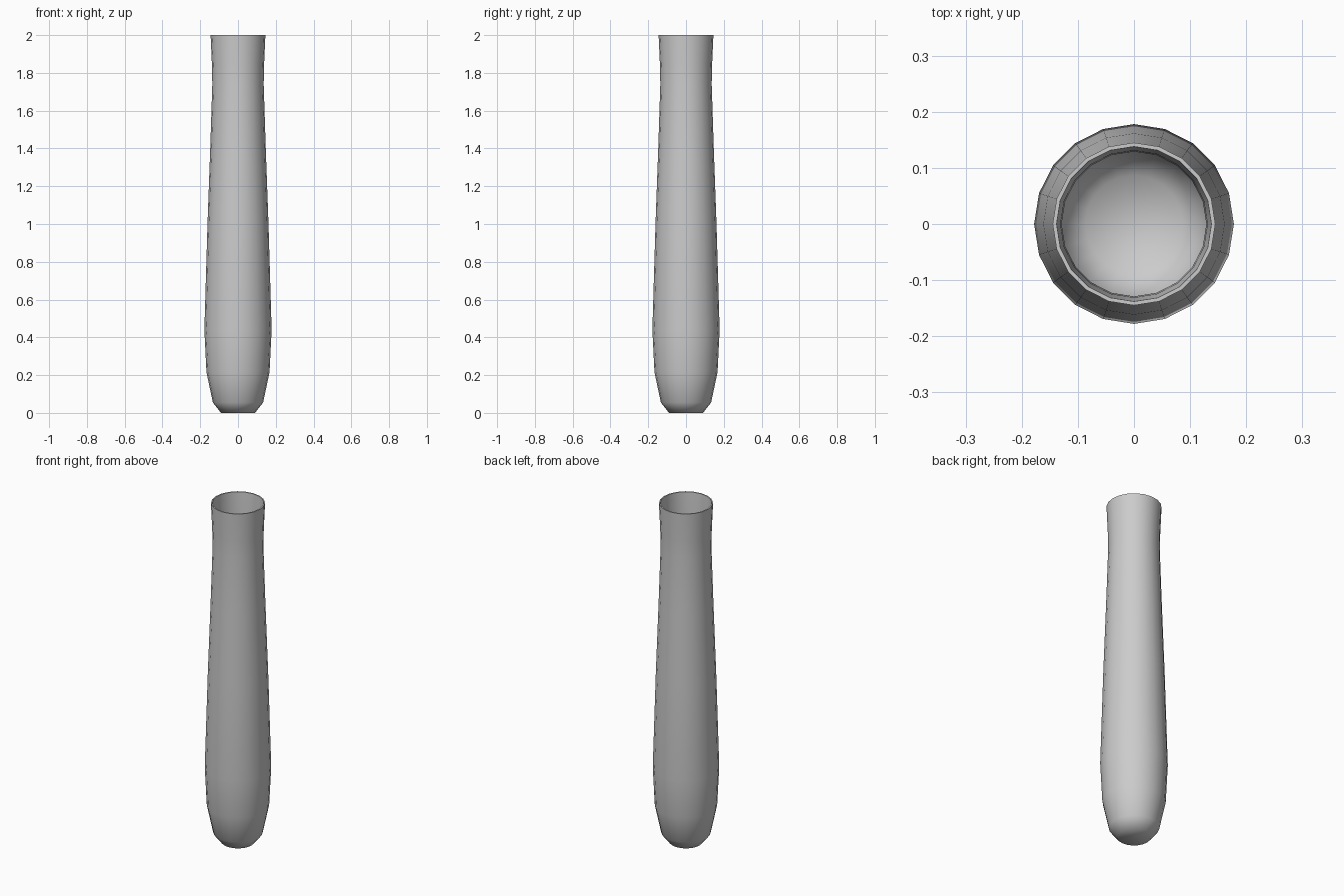
import bpy, bmesh, math

if "Cube" in bpy.data.objects:
    bpy.data.objects.remove(bpy.data.objects["Cube"])

SIDES = 20
WALL = 0.007

# Outer profile (radius, height), from the foot to the rim
outer = [(0.09, 0.0), (0.133, 0.055), (0.167, 0.215), (0.178, 0.44),
         (0.1615, 1.0), (0.147, 1.4), (0.136, 1.74), (0.138, 1.84), (0.145, 2.0)]
# Inner wall follows the outer one back down to the floor
inner = [(r - WALL, z) for r, z in reversed(outer[1:])] + [(0.087, WALL)]

bm = bmesh.new()
rings = []
for r, z in outer + inner:
    rings.append([bm.verts.new((r * math.cos(2 * math.pi * i / SIDES),
                                r * math.sin(2 * math.pi * i / SIDES), z))
                  for i in range(SIDES)])

# Walls and rim
for a, b in zip(rings, rings[1:]):
    for i in range(SIDES):
        j = (i + 1) % SIDES
        bm.faces.new((a[i], a[j], b[j], b[i]))

# Underside and inner floor
bm.faces.new(rings[0][::-1])
bm.faces.new(rings[-1])
bm.normal_update()

mesh = bpy.data.meshes.new("tall_vase")
bm.to_mesh(mesh)
bm.free()
vase = bpy.data.objects.new("tall_vase", mesh)
bpy.context.collection.objects.link(vase)

# Smooth body with a crisp rim
bpy.context.view_layer.objects.active = vase
vase.select_set(True)
bpy.ops.object.shade_smooth_by_angle(angle=math.radians(60))
